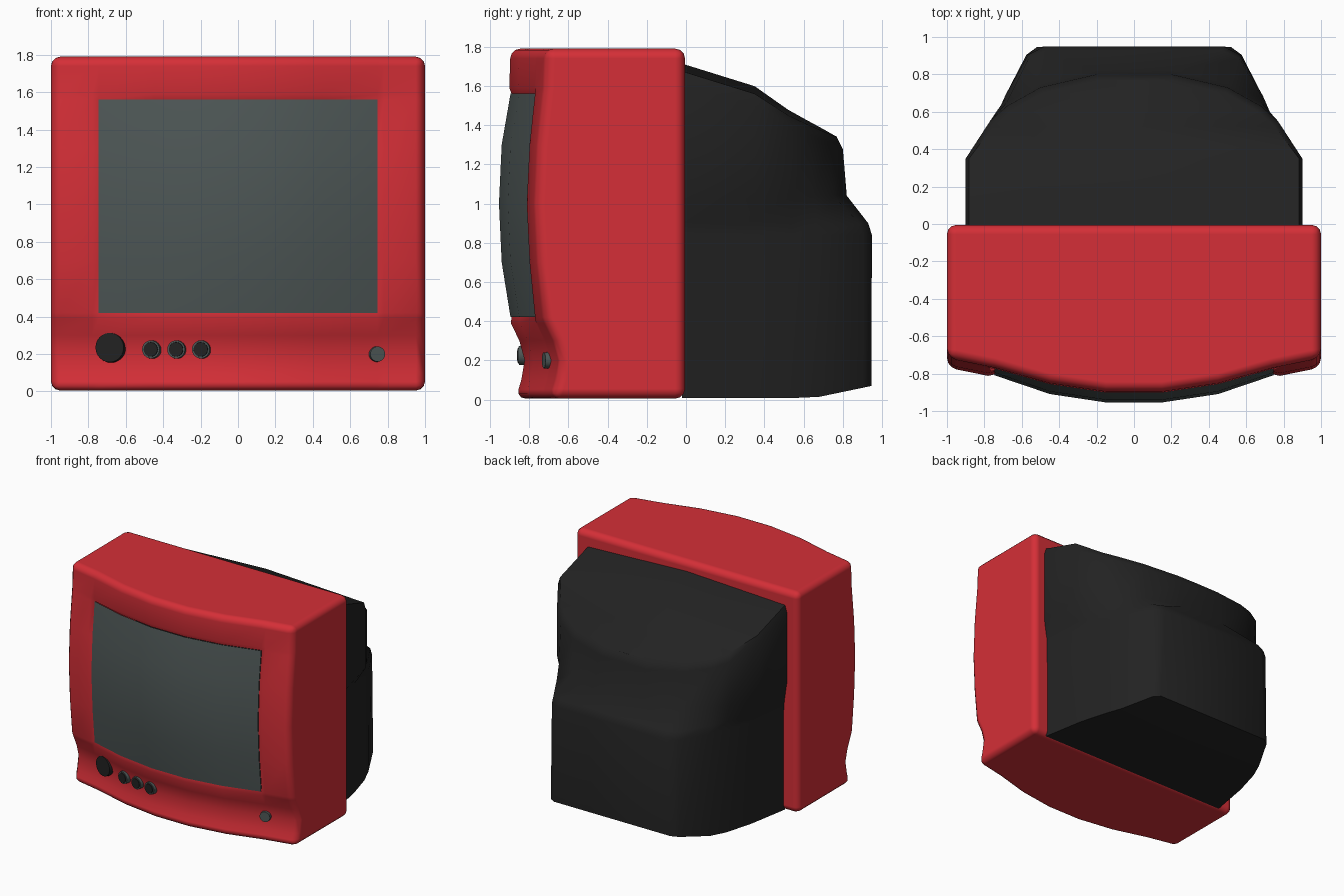
import bpy, bmesh, math
from mathutils import Vector

if "Cube" in bpy.data.objects:
    bpy.data.objects.remove(bpy.data.objects["Cube"])


def material(name, rgb):
    m = bpy.data.materials.new(name)
    m.diffuse_color = (*rgb, 1)
    m.use_nodes = True
    m.node_tree.nodes["Principled BSDF"].inputs["Base Color"].default_value = m.diffuse_color
    return m


RED = material("red plastic", (0.66, 0.028, 0.038))
BLACK = material("black plastic", (0.016, 0.016, 0.016))
GREY = material("grey glass", (0.075, 0.094, 0.092))


def finish(name, bm, mat, angle=None):
    me = bpy.data.meshes.new(name)
    bm.to_mesh(me)
    bm.free()
    ob = bpy.data.objects.new(name, me)
    bpy.context.collection.objects.link(ob)
    me.materials.append(mat)
    me.polygons.foreach_set("use_smooth", [True] * len(me.polygons))
    if angle:
        bpy.ops.object.select_all(action='DESELECT')
        ob.select_set(True)
        bpy.context.view_layer.objects.active = ob
        bpy.ops.object.shade_smooth_by_angle(angle=math.radians(angle))
    return ob


def interp(t, table):
    for (a, va), (b, vb) in zip(table, table[1:]):
        if t <= b:
            return va + (vb - va) * (t - a) / (b - a)
    return table[-1][1]


# Bulging front surface: vertical profile plus sideways fall-off
PROFILE = [(0, -.87), (.1, -.84), (.2, -.823), (.3, -.85), (.39, -.893), (.42, -.905),
           (.7, -.933), (1, -.947), (1.3, -.933), (1.56, -.905), (1.6, -.9), (1.79, -.895)]
FALLOFF = [(0, 0), (.15, 0), (.45, .045), (.745, .128), (1, .18)]


def front_y(x, z):
    return interp(z, PROFILE) + interp(abs(x), FALLOFF)


XS = [-1, -.78, -.745, -.45, -.15, .15, .45, .745, .78, 1]
ZS = [0.005, .1, .2, .3, .39, .42, .7, 1, 1.3, 1.56, 1.59, 1.79]
X0, X1 = 2, 7      # screen columns
Z0, Z1 = 5, 9      # screen rows
DIP = .015         # depth of the screen border

# Casing: curved front with screen opening, walls, flat back
bm = bmesh.new()
g = []
for j, z in enumerate(ZS):
    row = []
    for i, x in enumerate(XS):
        inside = X0 <= i <= X1 and Z0 <= j <= Z1
        row.append(bm.verts.new((x, front_y(x, z) + (DIP if inside else 0), z)))
    g.append(row)
for j in range(len(ZS) - 1):
    for i in range(len(XS) - 1):
        if not (X0 <= i < X1 and Z0 <= j < Z1):
            bm.faces.new((g[j][i], g[j][i + 1], g[j + 1][i + 1], g[j + 1][i]))
loop = g[0][:] + [r[-1] for r in g[1:]] + g[-1][-2::-1] + [r[0] for r in g[-2:0:-1]]
back = [bm.verts.new((v.co.x, -.005, v.co.z)) for v in loop]
n = len(loop)
for k in range(n):
    bm.faces.new((loop[(k + 1) % n], loop[k], back[k], back[(k + 1) % n]))
bm.faces.new(back[::-1])
bmesh.ops.delete(bm, geom=[v for v in bm.verts if not v.link_faces], context='VERTS')
casing = finish("casing", bm, RED)
bev = casing.modifiers.new("rounded_edges", 'BEVEL')
bev.width, bev.segments = .05, 3
bev.limit_method, bev.angle_limit = 'ANGLE', math.radians(45)
bev.harden_normals = True

# Screen: curved glass filling the opening
bm = bmesh.new()
g = []
for j in range(Z0, Z1 + 1):
    row = []
    for i in range(X0, X1 + 1):
        edge = i in (X0, X1) or j in (Z0, Z1)
        y = front_y(XS[i], ZS[j]) + (DIP - .005 if edge else -.007)
        row.append(bm.verts.new((XS[i], y, ZS[j])))
    g.append(row)
for a, b in zip(g, g[1:]):
    for i in range(len(a) - 1):
        bm.faces.new((a[i], a[i + 1], b[i + 1], b[i]))
finish("screen", bm, GREY)

# Rear shell: half outlines (x, y) lofted upwards, mirrored across x
LOWER = [(.87, -.02), (.81, .32), (.745, .55), (.69, .68), (.575, .915), (.52, .955)]
UPPER = [(.9, -.02), (.9, .35), (.77, .55), (.68, .63), (.5, .73), (.2, .8)]
ROOF = [(-.02, 1.715), (.35, 1.6), (.55, 1.48), (.63, 1.435), (.73, 1.38), (.8, 1.34)]


def blend(t, dy=0):
    return [(a[0] + (b[0] - a[0]) * t, a[1] + (b[1] - a[1]) * t + (dy if k > 2 else 0))
            for k, (a, b) in enumerate(zip(LOWER, UPPER))]


def roof(x, y):
    return interp(y, ROOF) - .04 * (x / .9) ** 2


rings = [
    [(x, y - (.01 if y > .9 else 0), .008 + max(0, y - .65) * .2) for x, y in LOWER],
    [(x, y, .84) for x, y in blend(.12, .012)],
    [(x, y - .015, .9) for x, y in blend(.15, .012)],
    [(x, y, 1.04) for x, y in blend(1, .02)],
    [(x, y, roof(x, y) - .06) for x, y in blend(1)],
    [(x * .98, y - (.03 if y > .5 else 0), roof(x, y)) for x, y in blend(1)],
]
rings[2][0] = (.88, -.02, .9)
bm = bmesh.new()
full = []
for r in rings:
    right = [bm.verts.new(p) for p in r]
    left = [bm.verts.new((-x, y, z)) for x, y, z in r]
    full.append(right + left[::-1])
m = len(full[0])
for a, b in zip(full, full[1:]):
    for k in range(m):
        bm.faces.new((a[k], a[(k + 1) % m], b[(k + 1) % m], b[k]))
for ring, lift in ((full[0], 0), (full[-1], 1)):    # underside and domed roof
    mids = []
    for k in range(m // 2):
        c = ring[k].co
        mids.append(bm.verts.new((0, c.y, c.z + lift * .04 * (c.x / .9) ** 2)))
    for k in range(m // 2 - 1):
        bm.faces.new((ring[k], ring[k + 1], mids[k + 1], mids[k]))
        bm.faces.new((mids[k], mids[k + 1], ring[m - 2 - k], ring[m - 1 - k]))
    bm.faces.new((ring[m // 2 - 1], ring[m // 2], mids[-1]))
bmesh.ops.recalc_face_normals(bm, faces=bm.faces)
finish("rear_shell", bm, BLACK, 38)


# Controls: short cylinders standing on the front panel
def knob(name, x, z, r, out, mat, depth=.06):
    e = .03
    slope_x = (front_y(x + e, z) - front_y(x - e, z)) / (2 * e)
    normal = Vector((slope_x, -1, 0)).normalized()
    base = Vector((x, front_y(x, z), z))
    bm = bmesh.new()
    bmesh.ops.create_cone(bm, cap_ends=True, segments=24, radius1=r, radius2=r * .92, depth=depth)
    rot = Vector((0, 0, 1)).rotation_difference(normal).to_matrix().to_4x4()
    bmesh.ops.transform(bm, matrix=rot, verts=bm.verts)
    bmesh.ops.translate(bm, vec=base + normal * (out - depth / 2), verts=bm.verts)
    finish(name, bm, mat, 35)


knob("speaker_dial", -.68, .235, .085, .025, BLACK)
for k, x in enumerate((-.46, -.327, -.195)):
    knob(f"small_knob_{k + 1}", x, .225, .052, .028, GREY)
    knob(f"small_knob_cap_{k + 1}", x, .225, .041, .034, BLACK, .02)
knob("power_button", .74, .2, .044, .03, GREY)
